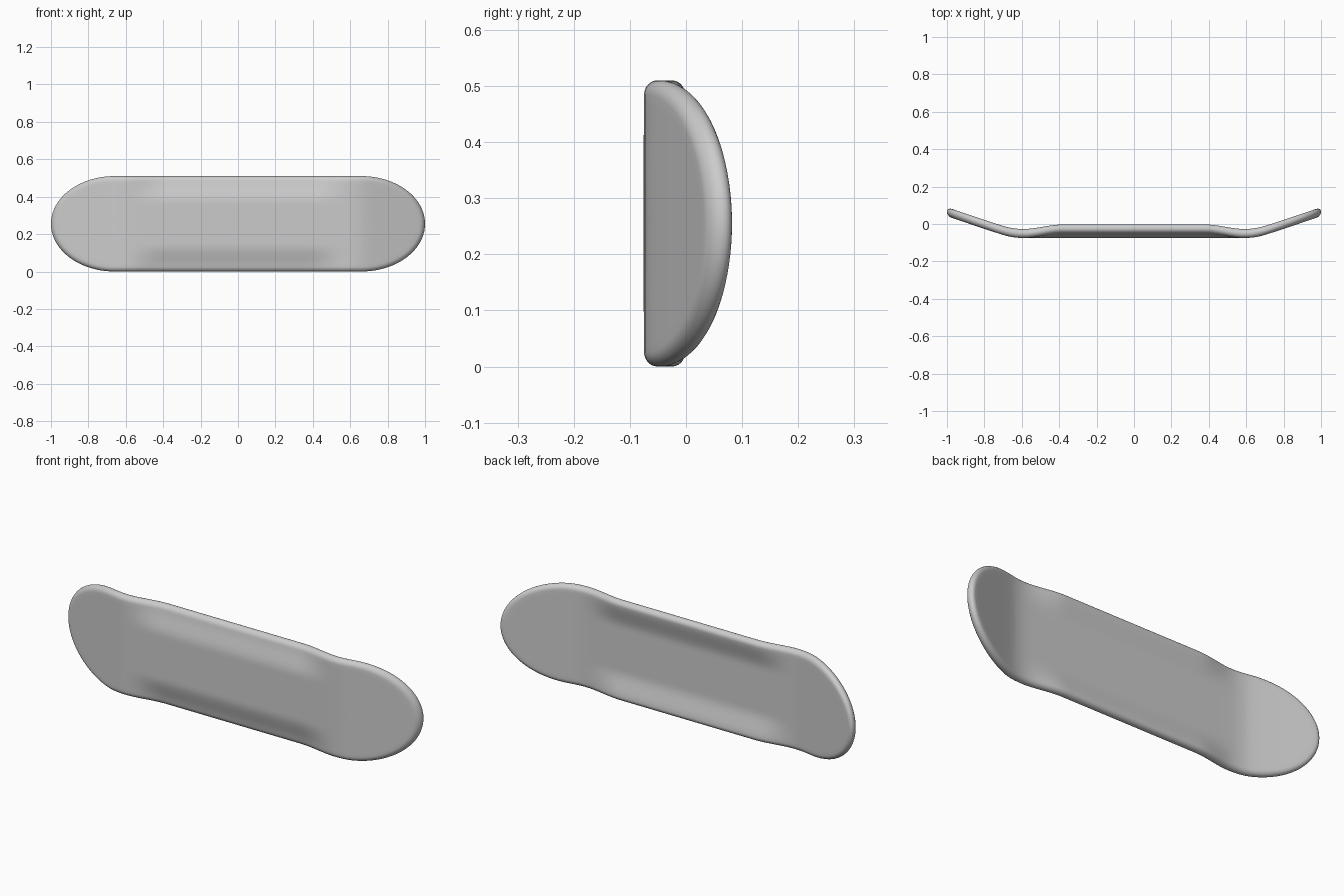
import bpy, bmesh, math

if "Cube" in bpy.data.objects:
    bpy.data.objects.remove(bpy.data.objects["Cube"], do_unlink=True)

HALF_H = 0.255      # half width of the deck
STRAIGHT = 0.66     # where the rounded ends begin
END = 0.34          # length of each rounded end
THICK = 0.024       # half thickness


def smoothstep(a, b, v):
    t = max(0.0, min(1.0, (v - a) / (b - a)))
    return t * t * (3 - 2 * t)


def mid_y(x, z):
    """Middle surface: flat centre, raised ends, edges curled backwards."""
    s = 0.025
    kick = 0.335 * s * math.log(1 + math.exp((abs(x) - 0.65) / s))
    curl = 0.027 * smoothstep(0.11, 0.25, abs(z)) * (1 - smoothstep(0.38, 0.6, abs(x)))
    return -0.052 + kick + curl


# Outline in plan: two straight sides and two elliptical ends
N_SIDE, N_ARC = 44, 40
outline = []
for s in (1, -1):
    for i in range(N_SIDE):
        outline.append((s * STRAIGHT * (2 * i / N_SIDE - 1), -s * HALF_H))
    for i in range(N_ARC):
        a = -math.pi / 2 + math.pi * i / N_ARC
        outline.append((s * (STRAIGHT + END * math.cos(a)), s * HALF_H * math.sin(a)))

# Half section: (fraction from spine to rim, inset from rim, y offset)
EDGE = 0.026
flat = [(i / 14, THICK) for i in range(15)]
section = [(t, EDGE, y) for t, y in flat]
for i in range(1, 12):
    a = math.pi / 2 - math.pi * i / 12
    section.append((1, EDGE * (1 - math.cos(a)), THICK * math.sin(a)))
section += [(t, EDGE, -y) for t, y in reversed(flat)]

bm = bmesh.new()
rings = []
for t, inset, dy in section:
    ring = []
    for ox, oz in outline:
        sx = max(-STRAIGHT, min(STRAIGHT, ox))
        # normal of the outline, used to inset the rounded rim
        nx, nz = (ox - sx) / END ** 2, oz / HALF_H ** 2
        n = math.hypot(nx, nz)
        rx, rz = ox - nx / n * inset, oz - nz / n * inset
        x, z = sx + (rx - sx) * t, rz * t
        ring.append(bm.verts.new((x, mid_y(x, z) + dy, z + HALF_H)))
    rings.append(ring)
count = len(outline)
for r0, r1 in zip(rings, rings[1:]):
    for i in range(count):
        j = (i + 1) % count
        bm.faces.new((r0[i], r0[j], r1[j], r1[i]))
bmesh.ops.remove_doubles(bm, verts=bm.verts, dist=1e-5)
bmesh.ops.recalc_face_normals(bm, faces=bm.faces)
for f in bm.faces:
    f.smooth = True

mesh = bpy.data.meshes.new("deck")
bm.to_mesh(mesh)
bm.free()
deck = bpy.data.objects.new("deck", mesh)
bpy.context.collection.objects.link(deck)

# Plain grey finish
mat = bpy.data.materials.new("light grey")
mat.use_nodes = True
grey = (0.6, 0.6, 0.6, 1)
mat.diffuse_color = grey
mat.node_tree.nodes["Principled BSDF"].inputs["Base Color"].default_value = grey
mesh.materials.append(mat)
